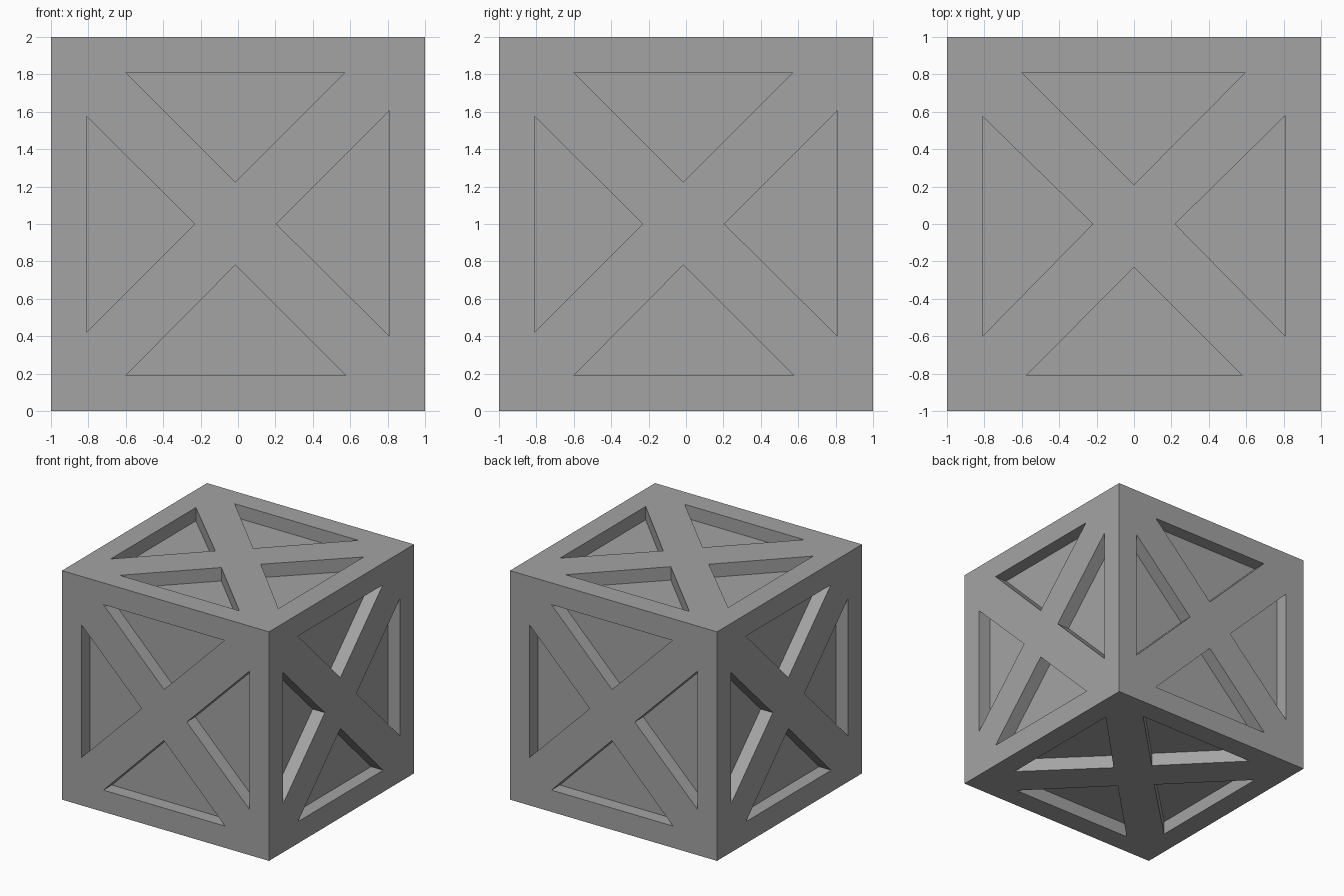
import bpy
import bmesh
from math import pi
from mathutils import Matrix, Vector

if "Cube" in bpy.data.objects:
    bpy.data.objects.remove(bpy.data.objects["Cube"], do_unlink=True)

CENTRE = Matrix.Translation((0, 0, 1))
FLOOR, OUTSIDE = 0.883, 1.05    # recess floor and cutter end, from the centre
RIM = 0.81                      # inner edge of the square frame

# Triangular recesses between the crossed braces: (u, v) on a face seen from outside
SIDE = [
    [(-0.60, RIM), (0.57, RIM), (-0.015, 0.225)],
    [(RIM, 0.605), (RIM, -0.60), (0.205, 0)],
    [(0.575, -RIM), (-0.60, -RIM), (-0.015, -0.22)],
    [(-RIM, 0.575), (-RIM, -0.58), (-0.23, 0)],
]
CAP = [
    [(-0.60, RIM), (0.595, RIM), (0, 0.21)],
    [(RIM, 0.58), (RIM, -0.60), (0.22, 0)],
    [(0.58, -RIM), (-0.575, -RIM), (0, -0.23)],
    [(-RIM, 0.575), (-RIM, -0.60), (-0.22, 0)],
]


def add_prisms(bm, triangles, turn):
    """Extrude each triangle outward, then turn it onto its face."""
    for tri in triangles:
        base = bm.faces.new([bm.verts.new(turn @ Vector((u, v, FLOOR))) for u, v in tri])
        out = bmesh.ops.extrude_face_region(bm, geom=[base], use_keep_orig=True)
        tops = [g for g in out["geom"] if isinstance(g, bmesh.types.BMVert)]
        bmesh.ops.translate(bm, verts=tops, vec=turn @ Vector((0, 0, OUTSIDE - FLOOR)))


def make_object(name, bm):
    bmesh.ops.recalc_face_normals(bm, faces=bm.faces)
    bm.transform(CENTRE)
    mesh = bpy.data.meshes.new(name)
    bm.to_mesh(mesh)
    bm.free()
    obj = bpy.data.objects.new(name, mesh)
    bpy.context.collection.objects.link(obj)
    return obj


# Solid crate body
bm = bmesh.new()
bmesh.ops.create_cube(bm, size=2)
crate = make_object("crate_body", bm)

# Recess cutters: four sides, then top and bottom
bm = bmesh.new()
upright = Matrix.Rotation(pi / 2, 3, "X")
for i in range(4):
    add_prisms(bm, SIDE, Matrix.Rotation(i * pi / 2, 3, "Z") @ upright)
for angle in (0, pi):
    add_prisms(bm, CAP, Matrix.Rotation(angle, 3, "X"))
cutter = make_object("recess_cutter", bm)
cutter.hide_render = True

# Cut the recesses and keep the finished mesh
cut = crate.modifiers.new("recesses", "BOOLEAN")
cut.operation = "DIFFERENCE"
cut.solver = "EXACT"
cut.object = cutter
graph = bpy.context.evaluated_depsgraph_get()
finished = bpy.data.meshes.new_from_object(crate.evaluated_get(graph))
crate.modifiers.clear()
crate.data = finished
bpy.data.objects.remove(cutter, do_unlink=True)

# Plain grey paint
grey = bpy.data.materials.new("crate_grey")
grey.use_nodes = True
colour = (0.37, 0.37, 0.37, 1)
grey.diffuse_color = colour
grey.node_tree.nodes["Principled BSDF"].inputs["Base Color"].default_value = colour
crate.data.materials.clear()
crate.data.materials.append(grey)
